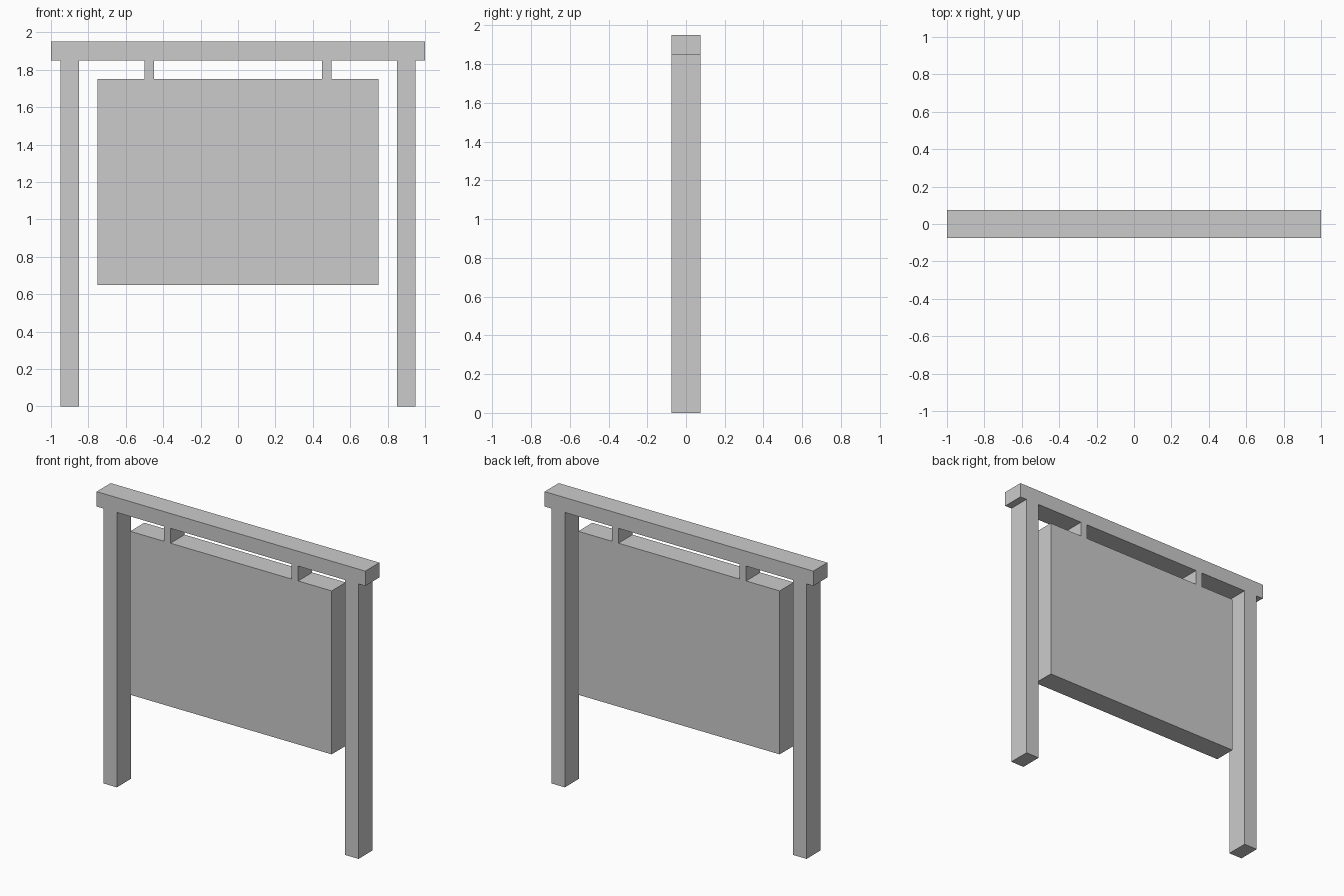
import bpy

if "Cube" in bpy.data.objects:
    bpy.data.objects.remove(bpy.data.objects["Cube"])

DEPTH = 0.15  # every part is flush front and back


def box(name, x0, x1, z0, z1):
    """Add a box spanning the given x and z ranges, centred on y = 0."""
    bpy.ops.mesh.primitive_cube_add(size=1)
    obj = bpy.context.object
    obj.name = obj.data.name = name
    obj.location = ((x0 + x1) / 2, 0, (z0 + z1) / 2)
    obj.scale = (x1 - x0, DEPTH, z1 - z0)
    bpy.ops.object.transform_apply(location=True, rotation=False, scale=True)
    return obj


def mirrored_pair(name, x0, x1, z0, z1):
    """Add a left and a right copy of a box."""
    box("right_" + name, x0, x1, z0, z1)
    box("left_" + name, -x1, -x0, z0, z1)


# Frame: two posts carrying a crossbar
mirrored_pair("post", 0.85, 0.95, 0.0, 1.85)
box("crossbar", -1.0, 1.0, 1.85, 1.95)

# Sign board hung from two short hangers
mirrored_pair("hanger", 0.45, 0.50, 1.75, 1.85)
box("sign_board", -0.75, 0.75, 0.65, 1.75)
